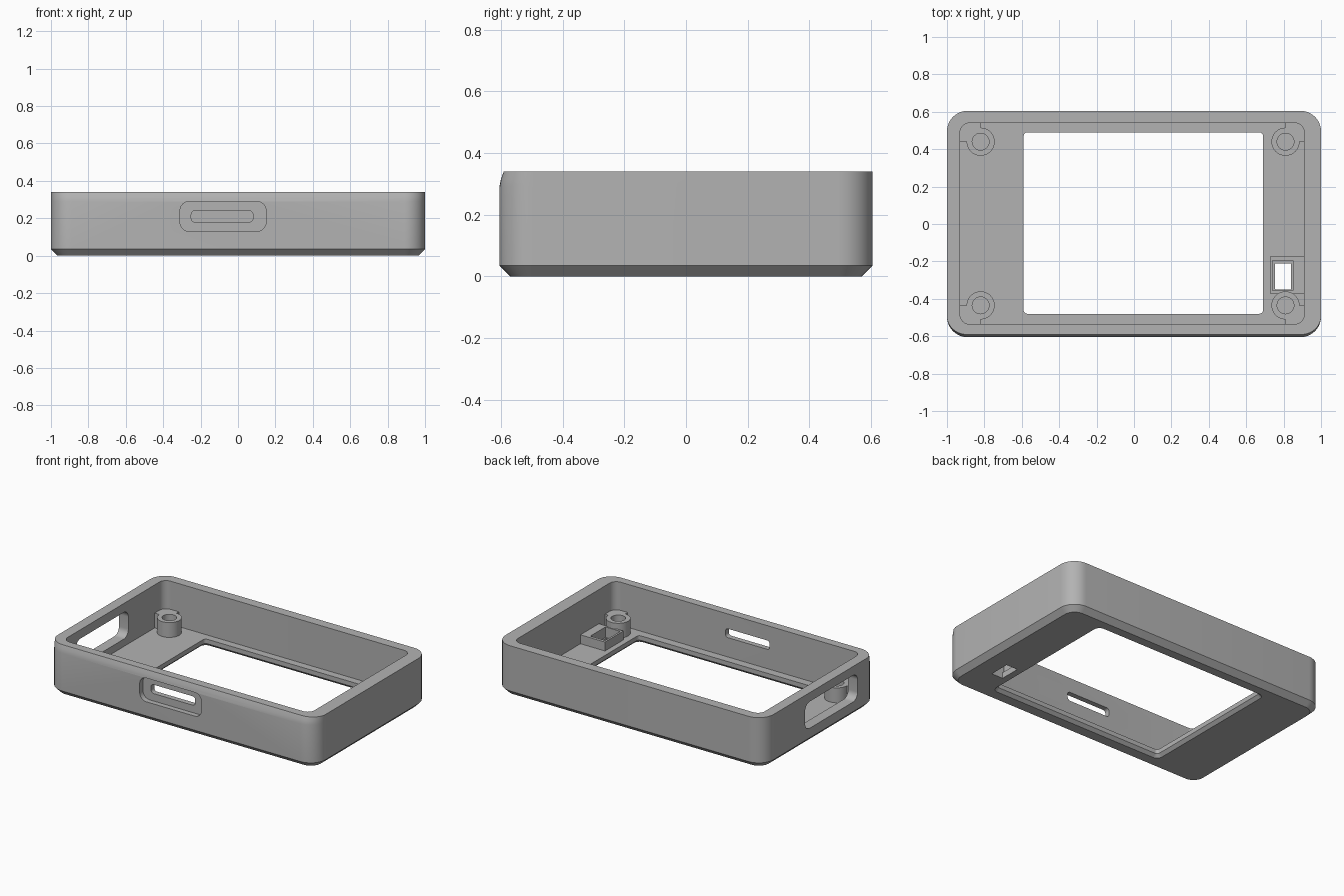
import bpy, bmesh, math
from mathutils import Matrix, Vector

if "Cube" in bpy.data.objects:
    bpy.data.objects.remove(bpy.data.objects["Cube"], do_unlink=True)

grey = bpy.data.materials.new("plain_grey")
grey.use_nodes = True
grey.diffuse_color = (0.45, 0.45, 0.45, 1)
grey.node_tree.nodes["Principled BSDF"].inputs["Base Color"].default_value = grey.diffuse_color


def outline(a0, b0, a1, b1, r, steps=10):
    """Rounded rectangle, counter-clockwise."""
    pts = []
    corners = [(a1 - r, b1 - r), (a0 + r, b1 - r), (a0 + r, b0 + r), (a1 - r, b0 + r)]
    for q, (ca, cb) in enumerate(corners):
        for i in range(steps + 1):
            t = math.pi / 2 * (q + i / steps)
            pts.append((ca + r * math.cos(t), cb + r * math.sin(t)))
    return pts


def loft(name, rings, place=None):
    """Closed solid through rings of 3D points."""
    bm = bmesh.new()
    loops = [[bm.verts.new(p) for p in ring] for ring in rings]
    n = len(loops[0])
    for low, high in zip(loops, loops[1:]):
        for i in range(n):
            j = (i + 1) % n
            bm.faces.new((low[i], low[j], high[j], high[i]))
    bm.faces.new(loops[0][::-1])
    bm.faces.new(loops[-1])
    if place:
        bm.transform(place)
    bmesh.ops.recalc_face_normals(bm, faces=bm.faces)
    mesh = bpy.data.meshes.new(name)
    bm.to_mesh(mesh)
    bm.free()
    mesh.materials.append(grey)
    ob = bpy.data.objects.new(name, mesh)
    bpy.context.collection.objects.link(ob)
    return ob


def prism(name, rect, z0, z1, r, place=None):
    pts = outline(*rect, r)
    return loft(name, [[(a, b, z) for a, b in pts] for z in (z0, z1)], place)


def combine(ob, other, mode="DIFFERENCE", keep=False):
    other.hide_render = True
    mod = ob.modifiers.new(mode.lower(), "BOOLEAN")
    mod.operation, mod.solver, mod.object = mode, "EXACT", other
    bpy.context.view_layer.objects.active = ob
    bpy.ops.object.modifier_apply(modifier=mod.name)
    if not keep:
        bpy.data.objects.remove(other, do_unlink=True)


def smooth(ob):
    bpy.ops.object.select_all(action="DESELECT")
    ob.select_set(True)
    bpy.context.view_layer.objects.active = ob
    bpy.ops.object.shade_smooth_by_angle(angle=math.radians(25))


# Sideways frames: local (a, b, depth) mapped onto the front and side walls
FRONT = Matrix(((1, 0, 0, 0), (0, 0, 1, 0), (0, 1, 0, 0), (0, 0, 0, 1)))
SIDE = Matrix(((0, 0, 1, 0), (1, 0, 0, 0), (0, 1, 0, 0), (0, 0, 0, 1)))
HALF_Y, HEIGHT, FLOOR = 0.605, 0.34, 0.05

# Outer body with bottom chamfer and a front that leans back near the rim
full = outline(-1, -HALF_Y, 1, HALF_Y, 0.11)
base = outline(-0.965, -HALF_Y + 0.035, 0.965, HALF_Y - 0.035, 0.075)


def lean(y, amount):
    return y + amount * min(1, max(0, (-0.49 - y) / 0.115))


rings = [[(x, y, 0) for x, y in base], [(x, y, 0.035) for x, y in full]]
rings += [[(x, lean(y, d), z) for x, y in full]
          for z, d in ((0.29, 0), (0.315, 0.005), (HEIGHT, 0.014))]
shell = loft("case_shell", rings)

# Cavity
combine(shell, prism("cavity", (-0.93, -0.535, 0.91, 0.54), FLOOR, 0.5, 0.05))

# Display window, widened below by a chamfer
win = (-0.59, -0.48, 0.69, 0.49)


def grown(g):
    return outline(win[0] - g, win[1] - g, win[2] + g, win[3] + g, 0.02 + g)


combine(shell, loft("window", [[(x, y, z) for x, y in grown(g)]
                               for z, g in ((-0.02, 0.04), (0.02, 0), (0.1, 0))]))

# Front port: shallow recess and through slot
combine(shell, prism("recess", (-0.31, 0.13, 0.15, 0.29), -0.7, -0.57, 0.05, FRONT))
combine(shell, prism("slot", (-0.25, 0.18, 0.08, 0.24), -0.7, -0.5, 0.02, FRONT))

# Side opening
combine(shell, prism("side_opening", (-0.40, 0.10, 0.16, 0.28), -1.1, -0.85, 0.05, SIDE))

# Switch holder: raised block with a pocket and a hole through the floor
holder = prism("switch_holder", (0.727, -0.372, 0.93, -0.175), 0.03, 0.11, 0.001)
for name, rect, z in (("pocket", (0.74, -0.356, 0.85, -0.195), 0.04),
                      ("hole", (0.755, -0.35, 0.84, -0.21), -0.1)):
    cutter = prism(name, rect, z, 0.2, 0.002)
    combine(shell, cutter, keep=True)
    combine(holder, cutter)

# Screw posts, each joined to its corner by a block
for side, cx in (("right", -0.82), ("left", 0.81)):
    for end, cy in (("front", -0.435), ("back", 0.44)):
        sx, sy = math.copysign(0.12, cx), math.copysign(0.12, cy)
        post = prism(f"{end}_{side}_post",
                     (cx - 0.075, cy - 0.075, cx + 0.075, cy + 0.075), 0.03, 0.15, 0.0749)
        block = prism("block", (min(cx, cx + sx), min(cy, cy + sy),
                                max(cx, cx + sx), max(cy, cy + sy)), 0.03, 0.15, 0.01)
        combine(post, block, "UNION")
        combine(post, prism("bore", (cx - 0.045, cy - 0.045, cx + 0.045, cy + 0.045),
                            0.06, 0.2, 0.0449))
        smooth(post)

smooth(shell)
smooth(holder)
